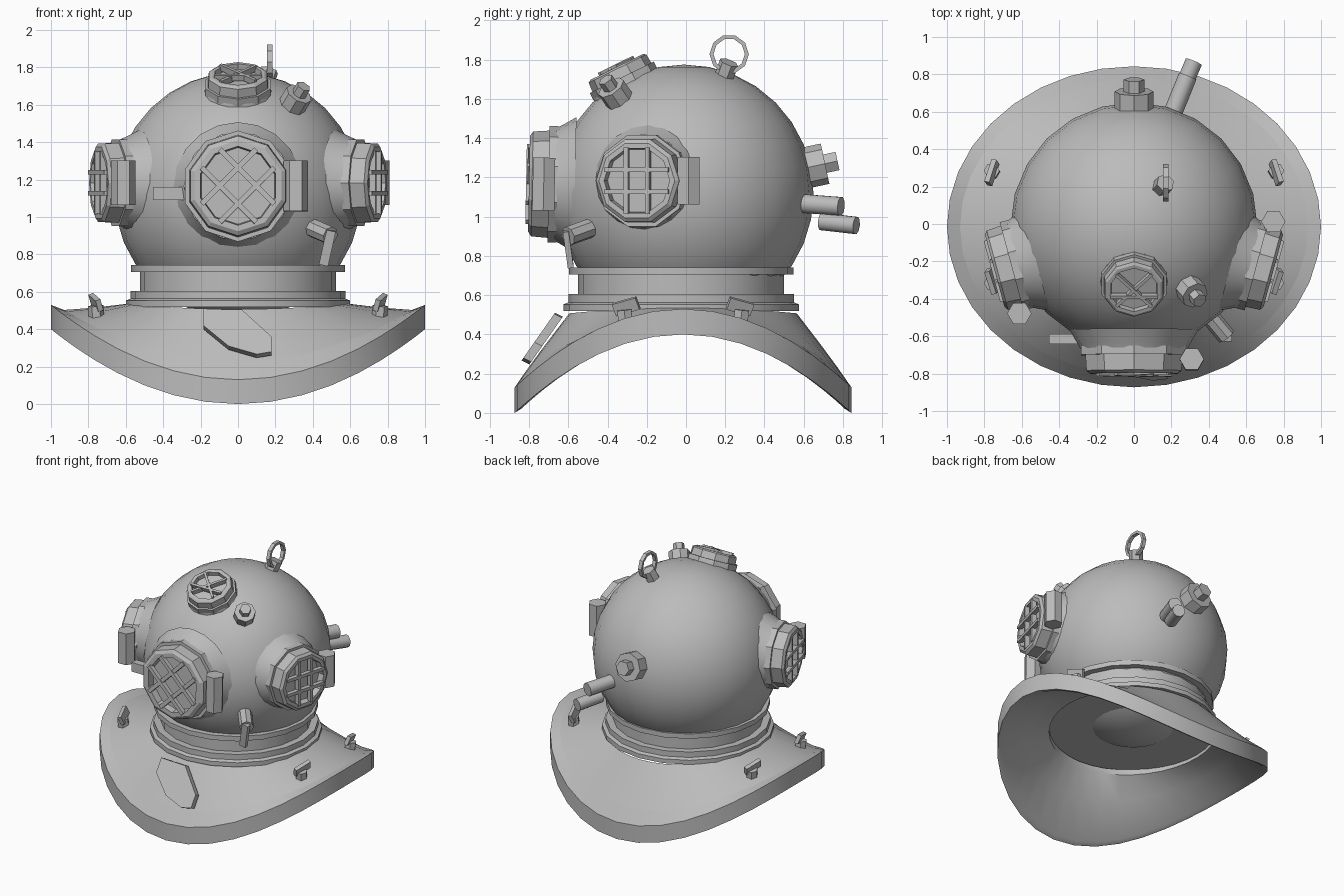
import bpy, bmesh, math
from mathutils import Vector, Matrix

if "Cube" in bpy.data.objects:
    bpy.data.objects.remove(bpy.data.objects["Cube"])

metal = bpy.data.materials.new("plain grey metal")
metal.diffuse_color = (0.5, 0.5, 0.5, 1)
metal.use_nodes = True
metal.node_tree.nodes["Principled BSDF"].inputs["Base Color"].default_value = metal.diffuse_color
CENTRE = Vector((0, -0.01, 1.115))


def finish(name, bm, mat=None, smooth=None):
    bmesh.ops.remove_doubles(bm, verts=bm.verts, dist=1e-5)
    bmesh.ops.recalc_face_normals(bm, faces=bm.faces)
    me = bpy.data.meshes.new(name)
    bm.to_mesh(me)
    bm.free()
    ob = bpy.data.objects.new(name, me)
    bpy.context.collection.objects.link(ob)
    me.materials.append(metal)
    if mat:
        ob.matrix_world = mat
    if smooth:
        me.shade_smooth()
        me.set_sharp_from_angle(angle=math.radians(smooth))
    return ob


def skin(name, n, point, count, closed, mat=None, smooth=None):
    """Bridge rings of n points; point(i, angle) gives each position."""
    bm = bmesh.new()
    rings = [[bm.verts.new(point(i, 2 * math.pi * k / n)) for k in range(n)]
             for i in range(count)]
    for i in range(count if closed else count - 1):
        a, b = rings[i], rings[(i + 1) % count]
        for k in range(n):
            bm.faces.new((a[k], a[(k + 1) % n], b[(k + 1) % n], b[k]))
    bmesh.ops.dissolve_degenerate(bm, dist=1e-5, edges=bm.edges)
    return finish(name, bm, mat, smooth)


def lathe(name, prof, n, mat=None, closed=False, start=0.0, smooth=None):
    def pt(i, a):
        r, z = prof[i]
        return (r * math.cos(a + start), r * math.sin(a + start), z)
    return skin(name, n, pt, len(prof), closed, mat, smooth)


def frame(origin, normal, up=(0, 0, 1)):
    """Local x points right, local y up, local z along the normal."""
    z = Vector(normal).normalized()
    x = Vector(up).cross(z).normalized()
    y = z.cross(x)
    m = Matrix((x, y, z)).transposed().to_4x4()
    m.translation = origin
    return m


def prism(name, p0, p1, r, n, smooth=None):
    p0, p1 = Vector(p0), Vector(p1)
    d = p1 - p0
    up = (0, 0, 1) if abs(d.normalized().z) < 0.95 else (0, 1, 0)
    prof = [(0, 0), (r, 0), (r, d.length), (0, d.length)]
    return lathe(name, prof, n, frame(p0, d, up), smooth=smooth)


def box(name, size, mat):
    bm = bmesh.new()
    bmesh.ops.create_cube(bm, size=1, matrix=Matrix.Diagonal((*size, 1)))
    return finish(name, bm, mat)


# Helmet dome, a full ball whose bottom shows through the neck
R = 0.66
lathe("dome", [(R * math.sin(math.pi * i / 16), R * math.cos(math.pi * i / 16))
               for i in range(17)], 24, Matrix.Translation(CENTRE), smooth=40)

# Neck collar with its flanges, solid across
lathe("neck_collar", [(0, .52), (.6, .52), (.6, .553), (.575, .563), (.575, .605), (.525, .605),
                      (.525, .705), (.572, .705), (.572, .742), (.5, .742)],
      20, Matrix.Translation((0, -.025, 0)), smooth=30)

# Saddle-shaped breastplate: each ring is (x radius, y radius, side height, drop to front and back)
RINGS = [(.585, .58, .537, .03), (.77, .70, .515, .165), (.93, .79, .503, .275),
         (1, .858, .53, .40), (1, .858, .40, .40), (.965, .825, .405, .385),
         (.77, .69, .47, .18), (.585, .58, .495, .03)]


def plate_point(i, a):
    rx, ry, z, drop = RINGS[i]
    return (rx * math.cos(a), -.015 + ry * math.sin(a), z - drop * math.sin(a) ** 2)


plate = skin("breastplate", 36, plate_point, len(RINGS), True, smooth=35)
for e in plate.data.edges:  # crease inside the rim
    if all(72 <= v < 108 for v in e.vertices):
        e.use_edge_sharp = True

# Slanted plate on the chest
OUTLINE = [(-.185, .51), (-.11, .507), (.02, .505), (.18, .36),
           (.18, .28), (.10, .267), (-.05, .31), (-.185, .42)]


def badge_point(i, a):
    x, z = OUTLINE[round(a * 4 / math.pi) % 8] if i in (1, 2) else (0, .39)
    back = 1 if i > 1 else 0
    return (x, -.838 + (z - .267) * .70 + .04 * back, z - .02 * back)


skin("chest_plate", 8, badge_point, 4, False)


# Round windows with fairing, flange, frame, glass and a grille
def window(name, m, r, depth, start, bars, hinge=0):
    lathe(name + "_fairing", [(r * .97, -.03), (r * 1.02, -.06), (r * 1.16, -.13)], 20, m, smooth=60)
    lathe(name + "_frame", [(r * .9, -.15), (r * .9, -.04), (r, -.04), (r, depth * .05),
                            (r * .92, depth * .05), (r * .90, depth * .85), (r * .82, depth),
                            (r * .71, depth), (r * .69, depth * .5), (0, depth * .5)],
          10, m, start=math.radians(start))
    open_r = r * .73
    for i, (angle, off) in enumerate(bars):
        off *= r
        length = 2 * math.sqrt(open_r ** 2 - off ** 2)
        lift = depth - (.008 if angle > 0 else .002)
        box(f"{name}_bar_{i}", (length, r * .095, .034),
            m @ Matrix.Rotation(math.radians(angle), 4, 'Z') @ Matrix.Translation((0, off, lift)))
    if hinge:
        c = r * 1.04
        prism(name + "_hinge", m @ Vector((c, -hinge, .03)), m @ Vector((c, hinge, .03)), .065, 6)


def grid(a):
    return [(a, -.23), (a, .23), (a - 90, -.23), (a - 90, .23)]


window("front_window", frame((0, -.695, 1.165), (0, -1, .02)), .297, .105, 90, grid(45), .135)
for side, label in ((1, "right"), (-1, "left")):
    window(label + "_window", frame((side * .65, -.225, 1.183), (side * .965, -.26, 0)),
           .244, .098, 0, grid(90), .12)
aim = Vector((0, -.44, .896))
window("top_window", frame(CENTRE + aim * .672 + Vector((0, -.02, -.01)), aim), .182, .062, 90,
       [(45, 0), (-45, 0), (0, -.2)])

# Latch bar beside the front window
box("front_latch", (.18, .055, .07), Matrix.Translation((-.365, -.615, 1.125)))


# Stepped valves standing out from the dome
def valve(name, direction, steps):
    d = Vector(direction).normalized()
    for i, (a, b, r, n) in enumerate(steps):
        prism(f"{name}_{i}", CENTRE + d * a, CENTRE + d * b, r, n)


valve("brow_valve", (.325, -.37, .54), [(.60, .735, .075, 8), (.735, .79, .04, 6)])
valve("exhaust_valve", (0, .975, .21), [(.60, .735, .105, 8), (.735, .80, .055, 6)])
valve("spit_cock", (.46, -.55, -.2), [(.60, .80, .05, 8)])

# Lever of the front cock
box("cock_lever", (.05, .03, .19), frame((.478, -.60, .835), (.04, -.025, .18), (0, 1, 0)))

# Air and line pipes at the back
prism("upper_pipe", (.19, .55, 1.07), (.287, .79, 1.052), .05, 10, 40)
prism("lower_pipe", (.245, .69, .975), (.32, .868, .955), .046, 10, 40)

# Lifting ring on the crown
prism("ring_base", (.135, .185, 1.69), (.168, .22, 1.785), .05, 6)
lathe("lifting_ring", [(.08, -.014), (.1, -.014), (.1, .014), (.08, .014)], 10,
      frame((.17, .22, 1.828), (1, 0, 0)), closed=True)

# Four lashing eyes on the breastplate
for sx in (1, -1):
    for sy in (1, -1):
        label = ("right" if sx > 0 else "left") + ("_back" if sy > 0 else "_front")
        x, y = sx * .755, -.015 + sy * .29
        prism(label + "_eye_base", (x, y, .44), (x + sx * .006, y + sy * .01, .525), .042, 6)
        tilt = (Matrix.Translation((x + sx * .005, y, .543))
                @ Matrix.Rotation(sx * sy * math.radians(18), 4, 'Z')
                @ Matrix.Rotation(-sy * math.radians(15), 4, 'X')
                @ Matrix.Rotation(sx * math.radians(20), 4, 'Y'))
        box(label + "_eye", (.028, .13, .065), tilt)
